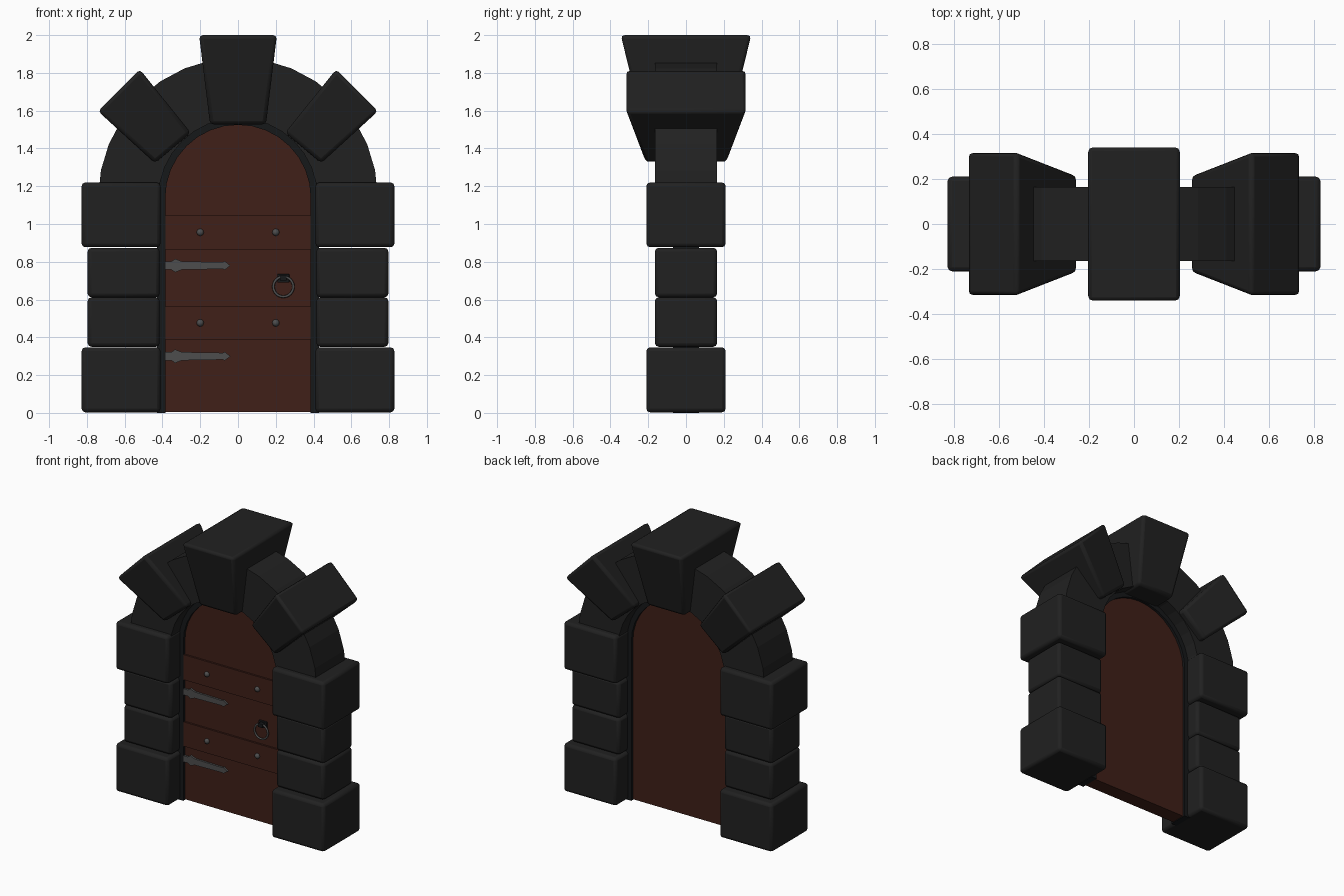
import bpy, bmesh, math
from mathutils import Matrix

if "Cube" in bpy.data.objects:
    bpy.data.objects.remove(bpy.data.objects["Cube"])

CZ = 1.14  # height of the arch centre


def material(name, rgb):
    m = bpy.data.materials.new(name)
    m.diffuse_color = (*rgb, 1)
    m.use_nodes = True
    m.node_tree.nodes["Principled BSDF"].inputs["Base Color"].default_value = m.diffuse_color
    return m


STONE = material("stone", (0.015, 0.015, 0.015))
FRAME = material("dark_frame", (0.008, 0.009, 0.01))
WOOD = material("wood", (0.05, 0.014, 0.009))
IRON = material("iron", (0.075, 0.075, 0.075))


def finish(name, bm, mat, bevel=0, mirror=False, smooth=False):
    bmesh.ops.recalc_face_normals(bm, faces=bm.faces)
    me = bpy.data.meshes.new(name)
    bm.to_mesh(me)
    bm.free()
    ob = bpy.data.objects.new(name, me)
    bpy.context.collection.objects.link(ob)
    me.materials.append(mat)
    if bevel:
        b = ob.modifiers.new("bevel", 'BEVEL')
        b.width, b.segments = bevel, 2
    if mirror:
        ob.modifiers.new("mirror", 'MIRROR').use_clip = False
    if smooth:
        bpy.ops.object.select_all(action='DESELECT')
        bpy.context.view_layer.objects.active = ob
        ob.select_set(True)
        bpy.ops.object.shade_smooth_by_angle(angle=math.radians(35))
    return ob


def prism(name, pts, front, back, mat, **kw):
    """Outline in x, z; front and back are a y value or one y per point."""
    n = len(pts)
    f = front if isinstance(front, list) else [front] * n
    b = back if isinstance(back, list) else [back] * n
    bm = bmesh.new()
    v0 = [bm.verts.new((x, y, z)) for (x, z), y in zip(pts, f)]
    v1 = [bm.verts.new((x, y, z)) for (x, z), y in zip(pts, b)]
    bm.faces.new(v0)
    bm.faces.new(v1[::-1])
    for i in range(n):
        j = (i + 1) % n
        bm.faces.new((v0[j], v0[i], v1[i], v1[j]))
    return finish(name, bm, mat, **kw)


def rect(x0, x1, z0, z1):
    return [(x0, z0), (x1, z0), (x1, z1), (x0, z1)]


def arc(r, n=16):
    return [(r * math.cos(math.pi * i / n), CZ + r * math.sin(math.pi * i / n))
            for i in range(n + 1)]


# Pillar stones, stacked on both sides
for i, (x0, x1, z0, z1, d) in enumerate([
        (0.41, 0.828, 0.003, 0.347, 0.21), (0.415, 0.796, 0.35, 0.612, 0.165),
        (0.415, 0.796, 0.612, 0.874, 0.165), (0.41, 0.828, 0.877, 1.22, 0.21)]):
    prism(f"pillar_stone_{i + 1}", rect(x0, x1, z0, z1), -d, d, STONE,
          bevel=0.02, mirror=True, smooth=True)

# Arch ring behind the large stones
prism("arch_ring", arc(0.74) + arc(0.42)[::-1], -0.165, 0.165, STONE)

# Tapered keystone and flanking arch stones
prism("keystone", [(-0.148, 1.527), (0.148, 1.527), (0.206, 2.0), (-0.206, 2.0)],
      [-0.23, -0.23, -0.345, -0.345], [0.23, 0.23, 0.345, 0.345], STONE,
      bevel=0.02, smooth=True)
prism("arch_stone", [(0.25, 1.483), (0.44, 1.322), (0.741, 1.597), (0.52, 1.819)],
      [-0.215, -0.215, -0.32, -0.32], [0.215, 0.215, 0.32, 0.32], STONE,
      bevel=0.02, mirror=True, smooth=True)

# Door frame and door leaf
prism("door_frame",
      [(0.43, 0)] + arc(0.43) + [(-0.43, 0), (-0.385, 0)] + arc(0.385)[::-1] + [(0.385, 0)],
      -0.07, 0.07, FRAME)
prism("door", [(0.388, 0.005)] + arc(0.388) + [(-0.388, 0.005)], -0.052, 0.052, WOOD)

# Raised cross boards with domed studs
for i, (z0, z1) in enumerate([(0.389, 0.564), (0.866, 1.046)]):
    prism(f"cross_board_{i + 1}", rect(-0.386, 0.386, z0, z1), -0.065, -0.04, WOOD)
    bm = bmesh.new()
    bmesh.ops.create_uvsphere(
        bm, u_segments=12, v_segments=8, radius=0.019,
        matrix=Matrix.Translation((0.2, -0.065, (z0 + z1) / 2)))
    finish(f"studs_{i + 1}", bm, IRON, mirror=True, smooth=True)

# Hinge straps
half = [(-0.388, 0.022), (-0.352, 0.022), (-0.333, 0.036), (-0.298, 0.022),
        (-0.08, 0.018), (-0.07, 0.023)]
for i, z in enumerate((0.3, 0.78)):
    prism(f"hinge_strap_{i + 1}",
          [(x, z + h) for x, h in half] + [(-0.04, z)] + [(x, z - h) for x, h in half[::-1]],
          -0.066, -0.045, IRON)

# Ring handle on its mount
prism("handle_mount", rect(0.208, 0.272, 0.69, 0.735), -0.066, -0.045, FRAME, bevel=0.004)
prism("handle_lug", rect(0.222, 0.258, 0.7, 0.728), -0.092, -0.06, FRAME, bevel=0.004)
bpy.ops.mesh.primitive_torus_add(
    location=(0.24, -0.08, 0.668), rotation=(math.pi / 2, 0, 0),
    major_radius=0.053, minor_radius=0.007, major_segments=24, minor_segments=8)
ring = bpy.context.object
ring.name = "handle_ring"
ring.data.materials.append(IRON)
bpy.ops.object.shade_smooth_by_angle(angle=math.radians(60))
